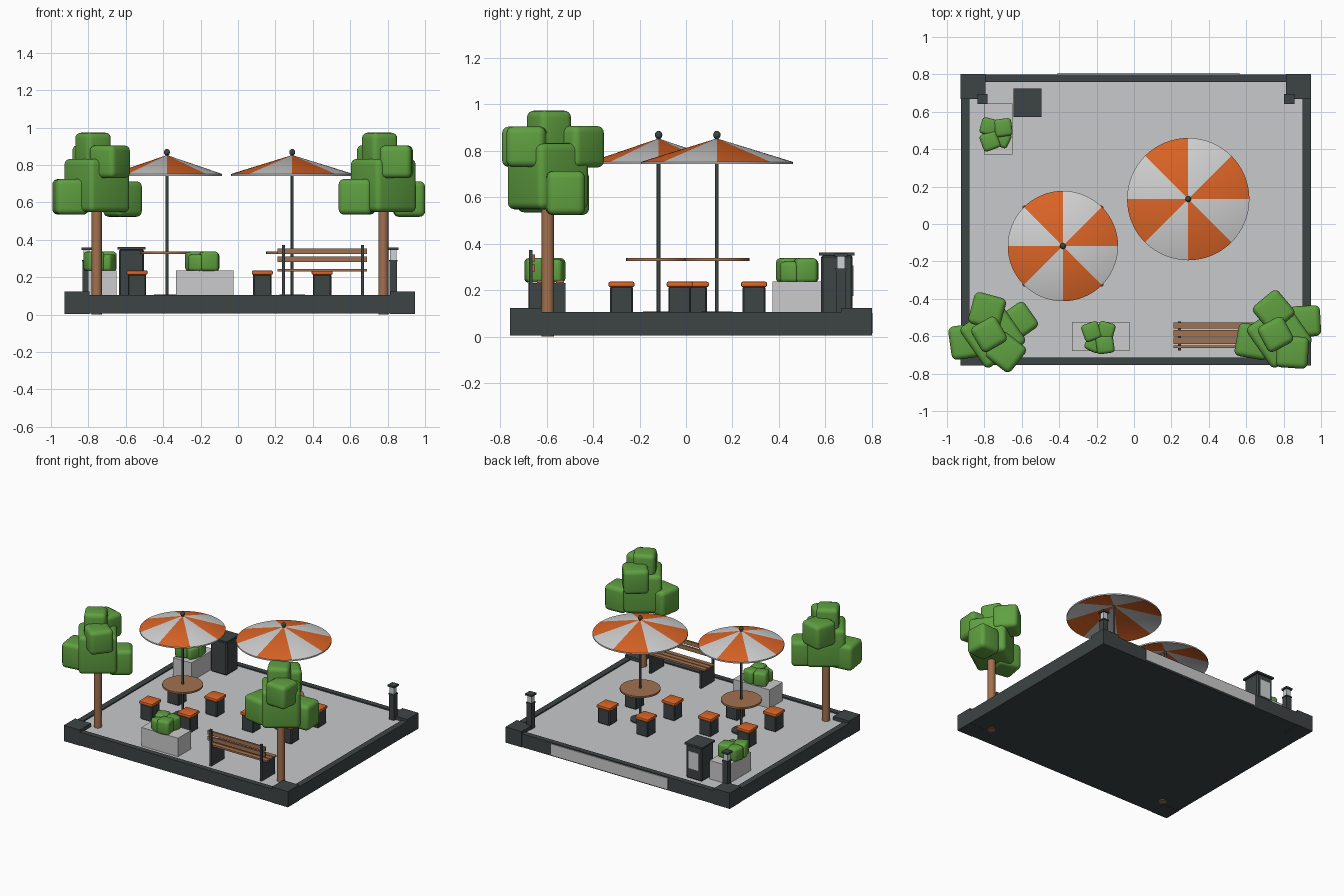
import bpy, bmesh, math
from mathutils import Matrix

if "Cube" in bpy.data.objects:
    bpy.data.objects.remove(bpy.data.objects["Cube"])


def mat(name, r, g, b):
    m = bpy.data.materials.new(name)
    m.diffuse_color = (r, g, b, 1)
    m.use_nodes = True
    m.node_tree.nodes["Principled BSDF"].inputs["Base Color"].default_value = m.diffuse_color
    return m


DARK = mat("charcoal", .047, .058, .058)
PAVE = mat("paving_grey", .58, .585, .60)
STONE = mat("stone_grey", .60, .60, .61)
GREEN = mat("leaf_green", .115, .35, .052)
WOOD = mat("wood_brown", .36, .165, .08)
ORANGE = mat("orange", .72, .13, .02)
WHITE = mat("canvas_white", .64, .64, .64)
GLASS = mat("pale_panel", .62, .65, .66)


def finish(name, bm, mats, smooth=False):
    bmesh.ops.recalc_face_normals(bm, faces=bm.faces)
    me = bpy.data.meshes.new(name)
    bm.to_mesh(me)
    bm.free()
    for m in mats:
        me.materials.append(m)
    ob = bpy.data.objects.new(name, me)
    bpy.context.collection.objects.link(ob)
    if smooth:
        bpy.ops.object.select_all(action='DESELECT')
        ob.select_set(True)
        bpy.context.view_layer.objects.active = ob
        bpy.ops.object.shade_smooth_by_angle(angle=math.radians(35))
    return ob


def box(name, x, y, z, m, bevel=0, seg=1, rot=0):
    """Box from (min, max) ranges, turned about its own vertical axis."""
    bm = bmesh.new()
    bmesh.ops.create_cube(bm, size=1)
    bmesh.ops.scale(bm, vec=(x[1] - x[0], y[1] - y[0], z[1] - z[0]), verts=bm.verts)
    if bevel:
        bmesh.ops.bevel(bm, geom=bm.edges[:], offset=bevel, segments=seg,
                        profile=.5, affect='EDGES')
    bmesh.ops.rotate(bm, matrix=Matrix.Rotation(math.radians(rot), 3, 'Z'), verts=bm.verts)
    bmesh.ops.translate(bm, vec=((x[0] + x[1]) / 2, (y[0] + y[1]) / 2, (z[0] + z[1]) / 2),
                        verts=bm.verts)
    return finish(name, bm, [m], seg > 1)


def cbox(name, cx, cy, w, d, z, m, **kw):
    return box(name, (cx - w / 2, cx + w / 2), (cy - d / 2, cy + d / 2), z, m, **kw)


def lathe(name, cx, cy, profile, mats, n=24, rule=None):
    """Revolve (radius, z) points; radius 0 makes a pole."""
    bm = bmesh.new()
    rings = []
    for r, z in profile:
        count = n if r > 0 else 1
        rings.append([bm.verts.new((cx + r * math.cos(math.tau * i / n),
                                    cy + r * math.sin(math.tau * i / n), z))
                      for i in range(count)])
    for k, (a, b) in enumerate(zip(rings, rings[1:])):
        for i in range(n):
            j = (i + 1) % n
            vs = [a[i % len(a)], a[j % len(a)], b[j % len(b)], b[i % len(b)]]
            f = bm.faces.new(list(dict.fromkeys(vs)))
            if rule:
                f.material_index = rule(k, i)
    return finish(name, bm, mats, True)


def disc(name, cx, cy, r, z0, z1, m, n=24):
    return lathe(name, cx, cy, [(0, z0), (r, z0), (r, z1), (0, z1)], [m], n)


# Base: tray, paving, raised rim and corner blocks
X0, X1, Y0, Y1 = -.925, .945, -.755, .80
F = .097
box("base_slab", (X0, X1), (Y0, Y1), (.005, .088), DARK)
box("paving", (X0 + .04, X1 - .04), (Y0 + .035, Y1 - .035), (.08, F), PAVE)
for side, x in (("left", (X0, X0 + .045)), ("right", (X1 - .045, X1))):
    box(side + "_rim", x, (Y0, Y1), (.08, .106), DARK)
for side, y in (("front", (Y0, Y0 + .04)), ("back", (Y1 - .04, Y1))):
    box(side + "_rim", (X0, X1), y, (.08, .106), DARK)
for x in (X0, X1 - .13):
    for y in (Y0, Y1 - .13):
        box("corner_block", (x - .002, x + .132), (y - .002, y + .132), (.004, .123), DARK)
box("back_plate", (-.41, .565), (Y1, Y1 + .006), (.015, .098), STONE)

# Trees: round trunk with a cluster of rounded foliage blocks
BLOCKS = [(-.03, .13, .817, .175, .18), (.138, .075, .618, .165, .19),
          (-.14, -.033, .63, .18, .19), (-.02, .005, .875, .155, .195),
          (.07, -.09, .817, .17, .175), (0, 0, .69, .265, .285)]
TURNS = {-.755: (-15, 35, 8, 30, -38, 35), .777: (40, 3, -10, 28, -4, 35)}
for tx, turns in TURNS.items():
    ty = -.595
    lathe("trunk", tx, ty, [(0, 0), (.027, 0), (.027, .62), (0, .62)], [WOOD], 16)
    for (dx, dy, z, s, h), a in zip(BLOCKS, turns):
        cbox("foliage", tx + dx, ty + dy, s, s, (z - h / 2, z + h / 2), GREEN,
             bevel=.03, seg=4, rot=a)

# Parasols, tables and stools
for cx, cy, r in ((-.38, -.118, .295), (.29, .133, .327)):
    lathe("parasol_canopy", cx, cy,
          [(0, .853), (r, .752), (r, .742), (0, .842)], [ORANGE, WHITE], 64,
          lambda k, i: 1 if k == 1 else (i // 8) % 2)
    disc("parasol_pole", cx, cy, .008, F, .86, DARK, 12)
    disc("parasol_foot", cx, cy, .068, F, .107, DARK)
    lathe("parasol_finial", cx, cy,
          [(.016 * math.sin(math.pi * t / 8), .868 - .018 * math.cos(math.pi * t / 8))
           if 0 < t < 8 else (0, .868 - .018 * math.cos(math.pi * t / 8)) for t in range(9)],
          [DARK], 12)
    disc("table_top", cx, cy, .14, .325, .338, WOOD, 32)
    for sx in (-.16, .16):
        for sy in (-.16, .16):
            cbox("stool_body", cx + sx, cy + sy, .098, .098, (F, .216), DARK, bevel=.006)
            cbox("stool_cushion", cx + sx, cy + sy, .112, .112, (.213, .236), ORANGE,
                 bevel=.007, seg=2)

# Planters with small bushes
box("front_planter", (-.332, -.025), (-.68, -.525), (F, .237), STONE)
box("back_planter", (-.803, -.65), (.372, .645), (F, .237), STONE)
BUSH = [(-.042, .03, .095, .105, 20), (.035, .035, .09, .1, -15),
        (.03, -.04, .095, .105, 8), (-.03, -.035, .085, .09, -25)]
for cx, cy, turn in ((-.185, -.605, 0), (-.74, .485, 90)):
    c, s = math.cos(math.radians(turn)), math.sin(math.radians(turn))
    for dx, dy, w, h, a in BUSH:
        cbox("bush", cx + dx * c - dy * s, cy + dx * s + dy * c, w, w,
             (.232, .232 + h), GREEN, bevel=.018, seg=3, rot=a + turn)

# Litter bin with a pale panel on its back side
box("bin_body", (-.637, -.503), (.582, .718), (F, .35), DARK, bevel=.008)
box("bin_lid", (-.645, -.495), (.573, .725), (.348, .361), DARK)
box("bin_panel", (-.612, -.528), (.717, .722), (.175, .305), GLASS)

# Bollard lamps in the back corners
for cx in (-.81, .83):
    cy = .668
    cbox("lamp_post", cx, cy, .042, .042, (F, .29), DARK)
    cbox("lamp_collar", cx, cy, .048, .048, (.284, .293), DARK)
    cbox("lamp_glass", cx, cy, .034, .034, (.29, .347), GLASS)
    cbox("lamp_cap", cx, cy, .055, .055, (.345, .358), DARK)

# Bench facing the tables
for x in (.243, .665):
    box("bench_leg", (x - .008, x + .008), (-.675, -.52), (F, .231), DARK)
    box("bench_back_post", (x - .008, x + .008), (-.677, -.662), (F, .372), DARK)
for y in (-.543, -.584, -.625):
    box("seat_slat", (.21, .69), (y - .017, y + .017), (.23, .243), WOOD)
for z in (.28, .323):
    box("backrest_slat", (.21, .69), (-.664, -.65), (z, z + .03), WOOD)
